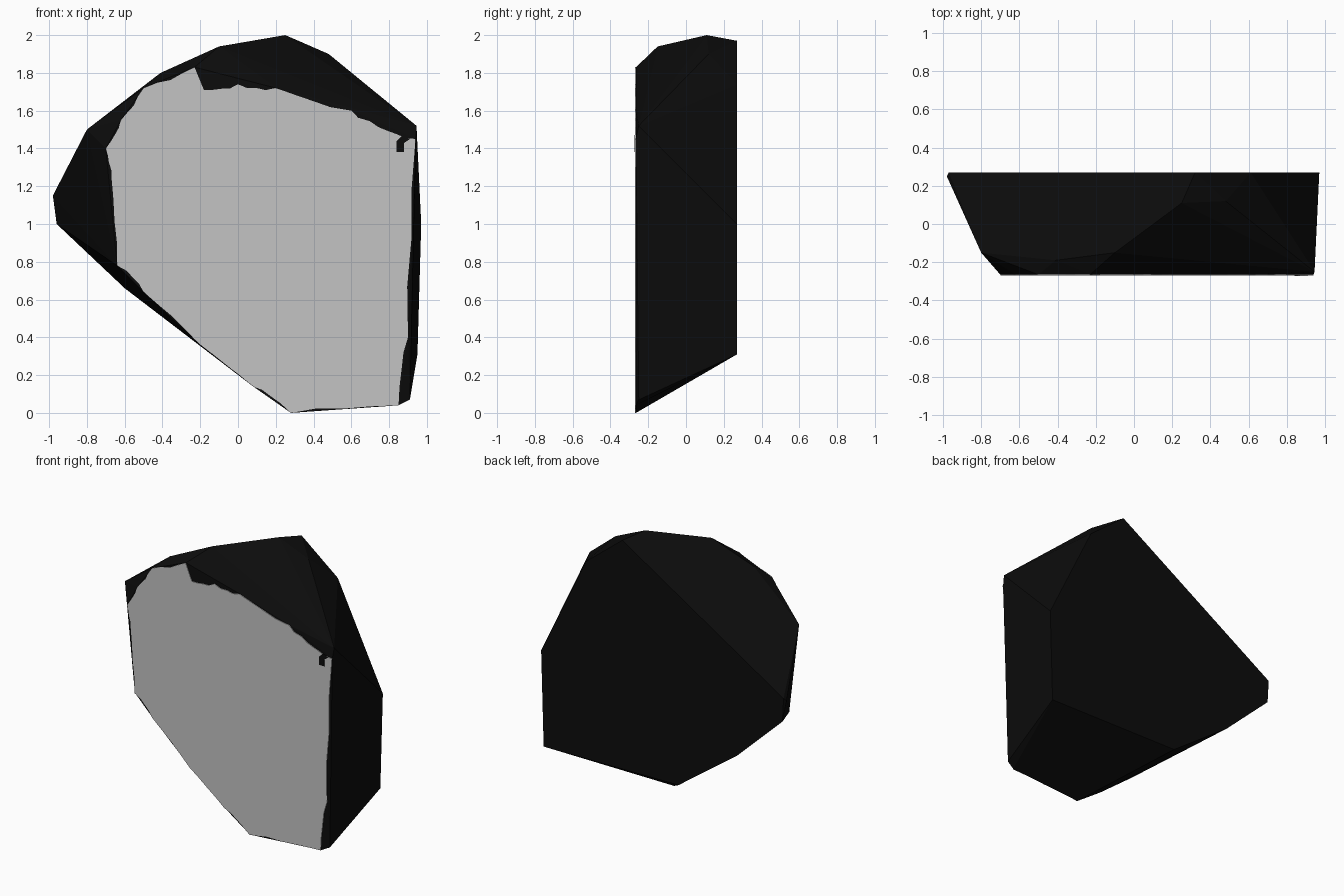
import bpy
import bmesh
import random
from mathutils import Vector

random.seed(4)
cube = bpy.data.objects.get("Cube")
if cube:
    bpy.data.objects.remove(cube, do_unlink=True)

FRONT, BACK = -0.27, 0.27
SKIN = 0.005


def material(name, value, roughness=0.9):
    mat = bpy.data.materials.new(name)
    mat.use_nodes = True
    colour = (value, value, value, 1)
    mat.diffuse_color = colour
    shader = mat.node_tree.nodes["Principled BSDF"]
    shader.inputs["Base Color"].default_value = colour
    shader.inputs["Roughness"].default_value = roughness
    return mat


def finish(bm, name, mat):
    bmesh.ops.recalc_face_normals(bm, faces=bm.faces)
    mesh = bpy.data.meshes.new(name)
    bm.to_mesh(mesh)
    bm.free()
    mesh.materials.append(mat)
    obj = bpy.data.objects.new(name, mesh)
    bpy.context.collection.objects.link(obj)
    return obj


def plate(name, outline, near, far, mat):
    """Thin sheet facing the front."""
    bm = bmesh.new()
    face = bm.faces.new([bm.verts.new((x, near, z)) for x, z in outline])
    grown = bmesh.ops.extrude_face_region(bm, geom=[face], use_keep_orig=True)
    for v in grown["geom"]:
        if isinstance(v, bmesh.types.BMVert):
            v.co.y = far
    return finish(bm, name, mat)


def chipped(outline, pieces=4, depth=0.018):
    """Split each edge and nibble it irregularly towards the middle."""
    middle = sum((Vector(p) for p in outline), Vector((0, 0))) / len(outline)
    result = []
    for a, b in zip(outline, outline[1:] + outline[:1]):
        a, b = Vector(a), Vector(b)
        for i in range(pieces):
            p = a.lerp(b, i / pieces)
            bite = random.uniform(0, depth) if i else 0
            result.append(p + (middle - p).normalized() * bite)
    return result


dark = material("dark stone", 0.0035)
light = material("pale cut stone", 0.55)

# Outline of the pale broken surface
cut = [(-0.70, 1.40), (-0.67, 1.25), (-0.64, 0.78), (-0.50, 0.64),
       (-0.20, 0.36), (0.08, 0.14), (0.28, 0.0), (0.85, 0.04),
       (0.90, 0.40), (0.94, 1.45), (0.80, 1.49), (0.60, 1.60),
       (0.20, 1.72), (0.0, 1.74), (-0.18, 1.71), (-0.23, 1.83),
       (-0.50, 1.72), (-0.62, 1.55)]

# Back outline, and the worn ridge between the front and back
back = [(-0.96, 1.0), (-0.97, 1.17), (0.32, 1.97), (0.61, 1.74),
        (0.97, 1.0), (0.95, 0.31), (-0.13, 0.32), (-0.60, 0.66)]
ridge = [(-0.98, 0.25, 1.15), (-0.80, -0.15, 1.50), (-0.41, -0.19, 1.80),
         (-0.10, -0.15, 1.94), (0.25, 0.11, 2.0), (0.48, 0.12, 1.90),
         (0.945, -0.25, 1.52), (0.91, -0.25, 0.07)]

# Faceted body of the stone
bm = bmesh.new()
for x, z in cut:
    bm.verts.new((x, FRONT + SKIN, z))
for x, z in back:
    bm.verts.new((x, BACK, z))
for p in ridge:
    bm.verts.new(p)
hull = bmesh.ops.convex_hull(bm, input=bm.verts)
loose = [v for v in bm.verts if not v.link_faces]
bmesh.ops.delete(bm, geom=loose, context="VERTS")
bmesh.ops.dissolve_limit(bm, angle_limit=0.02, verts=bm.verts, edges=bm.edges)
finish(bm, "stone_body", dark)

# Pale front with a chipped rim
plate("cut_front", chipped(cut), FRONT, FRONT + SKIN + 0.001, light)

# Small dark flaw by the upper corner
plate("corner_flaw", [(0.84, 1.44), (0.84, 1.38), (0.88, 1.38), (0.88, 1.43),
                      (0.91, 1.45), (0.87, 1.47)],
      FRONT - 0.002, FRONT + 0.001, dark)
